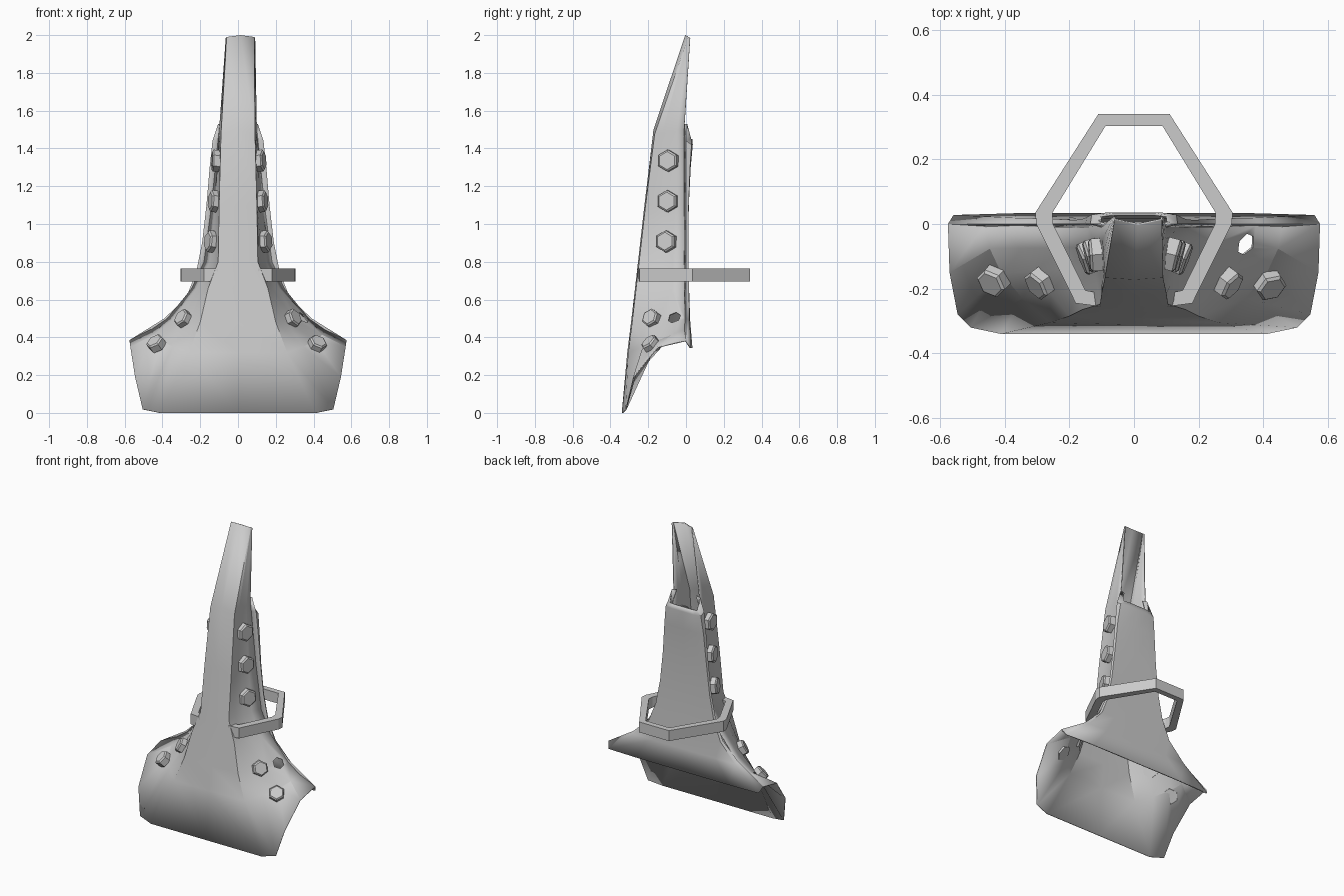
import bpy, bmesh, math
from mathutils import Vector

if "Cube" in bpy.data.objects:
    bpy.data.objects.remove(bpy.data.objects["Cube"])


def make_object(name, verts, faces):
    mesh = bpy.data.meshes.new(name)
    mesh.from_pydata([tuple(v) for v in verts], [], faces)
    bm = bmesh.new()
    bm.from_mesh(mesh)
    bmesh.ops.recalc_face_normals(bm, faces=bm.faces)
    bm.to_mesh(mesh)
    bm.free()
    ob = bpy.data.objects.new(name, mesh)
    bpy.context.collection.objects.link(ob)
    return ob


def sheet(name, rows):
    """Skin a grid of points given as equal-length rows."""
    n = len(rows[0])
    faces = [(r * n + c, r * n + c + 1, (r + 1) * n + c + 1, (r + 1) * n + c)
             for r in range(len(rows) - 1) for c in range(n - 1)]
    return make_object(name, [p for r in rows for p in r], faces)


def mirrored(half):
    """half runs from centre outwards; returns a full left-to-right row."""
    return [Vector((-p[0], p[1], p[2])) for p in half[:0:-1]] + [Vector(p) for p in half]


def smooth(ob, angle):
    bpy.ops.object.select_all(action='DESELECT')
    ob.select_set(True)
    bpy.context.view_layer.objects.active = ob
    bpy.ops.object.shade_smooth_by_angle(angle=math.radians(angle))


def prism(name, centre, normal, radius, depth, base=-0.01):
    """Hexagonal stud standing on a surface, with a chamfered cap."""
    q = normal.to_track_quat('Z', 'Y')
    verts = []
    for h, s in ((base, 1), (depth * 0.8, 1), (depth, 0.82)):
        for i in range(6):
            a = math.pi / 3 * i + math.pi / 6
            verts.append(centre + q @ Vector((radius * s * math.cos(a), radius * s * math.sin(a), h)))
    faces = [tuple(range(5, -1, -1)), tuple(range(12, 18))]
    for k in (0, 6):
        faces += [(k + i, k + (i + 1) % 6, k + 6 + (i + 1) % 6, k + 6 + i) for i in range(6)]
    return make_object(name, verts, faces)


# Front shell: front crease point, rear edge point, inward sag of the side
stations = [
    ((.073, .012, 1.99), (.078, .022, 1.985), 0),
    ((.09, -.166, 1.475), (.10, -.01, 1.5), 0),
    ((.10, -.214, 1.1), (.14, -.01, 1.1), .012),
    ((.105, -.248, .8), (.18, -.01, .8), .015),
    ((.158, -.264, .66), (.245, -.01, .66), .005),
    ((.20, -.285, .48), (.375, -.005, .5), -.018),
    ((.26, -.305, .32), (.46, 0, .445), -.05),
]
rows = []
for i, (f, b, sag) in enumerate(stations):
    f, b = Vector(f), Vector(b)
    half = [Vector((0, f.y - .006, f.z + (.025 if i < 2 else 0))), f]
    if i == 0:
        half[0] = Vector((0, -.004, 2))
    for t in (.25, .5, .75):
        half.append(f.lerp(b, t) - Vector((sag * math.sin(math.pi * t), 0, 0)))
    half.append(b)
    row = mirrored(half)
    if i == 0:
        row = [p + Vector((.013, 0, 0)) for p in row]
    rows.append(row)
rows.append(mirrored([(0, -.34, 0), (.41, -.34, 0), (.505, -.32, .02),
                      (.545, -.28, .19), (.57, -.15, .35), (.575, 0, .385)]))
shell = sheet("front_shell", rows)

# Hexagonal studs and the open stud hole, seated on the shell surface
bpy.context.view_layer.update()


def seat(x, y, z):
    _, p, n, _ = shell.closest_point_on_mesh(Vector((x, y, z)))
    if n.x * x < 0:
        n = -n
    return p, n


for side, s in (("right", 1), ("left", -1)):
    for k, z in enumerate((.905, 1.12, 1.335)):
        p, n = seat(s * .12, -.095, z)
        prism(f"shin_stud_{side}_{k + 1}", p, n, .058, .038)
    for k, pos in enumerate(((.43, -.205, .385), (.30, -.19, .505))):
        p, n = seat(s * pos[0], pos[1], pos[2])
        prism(f"wing_stud_{side}_{k + 1}", p, n, .05, .038)
p, n = seat(.34, -.06, .5)
cutter = prism("hole_cutter", p, n, .036, .06, base=-.05)
cutter.hide_render = True
cutter.hide_set(True)

smooth(shell, 28)
mod = shell.modifiers.new("thickness", 'SOLIDIFY')
mod.thickness = .006
cut = shell.modifiers.new("stud_hole", 'BOOLEAN')
cut.object = cutter
cut.operation = 'DIFFERENCE'
cut.solver = 'EXACT'

# Back plate: half width, height, depth, drop of the rear surface
rows = []
for x, z, y, drop in ((.105, 1.53, .034, .08), (.135, 1.44, .036, .02), (.15, 1.3, .025, 0),
                      (.167, 1.1, .015, 0), (.19, .9, .012, 0), (.222, .74, .014, 0),
                      (.275, .61, .018, 0), (.39, .5, .022, .01), (.575, .385, .034, .04)):
    rows.append(mirrored([(0, y, z - drop), (x * .6, y, z - drop), (x * .97, y * .7 + .004, z - drop),
                          (x, 0, z), (x - .03, -.01, z)]))
back = sheet("back_plate", rows)
smooth(back, 35)
mod = back.modifiers.new("thickness", 'SOLIDIFY')
mod.thickness = .008

# Strap: open angular hoop, rectangular section
outer = mirrored([(0, .34, 0), (.11, .34, 0), (.305, .035, 0), (.302, 0, 0), (.18, -.245, 0), (.105, -.255, 0)])
inner = mirrored([(0, .303, 0), (.088, .303, 0), (.252, .035, 0), (.25, 0, 0), (.15, -.205, 0), (.10, -.215, 0)])
low, high = Vector((0, 0, .695)), Vector((0, 0, .765))
ring = [[o + low, o + high, i + high, i + low, o + low] for o, i in zip(outer, inner)]
strap = sheet("strap", ring)
bm = bmesh.new()
bm.from_mesh(strap.data)
bmesh.ops.remove_doubles(bm, verts=bm.verts, dist=1e-5)
bmesh.ops.holes_fill(bm, edges=bm.edges, sides=4)
bmesh.ops.recalc_face_normals(bm, faces=bm.faces)
bm.to_mesh(strap.data)
bm.free()
